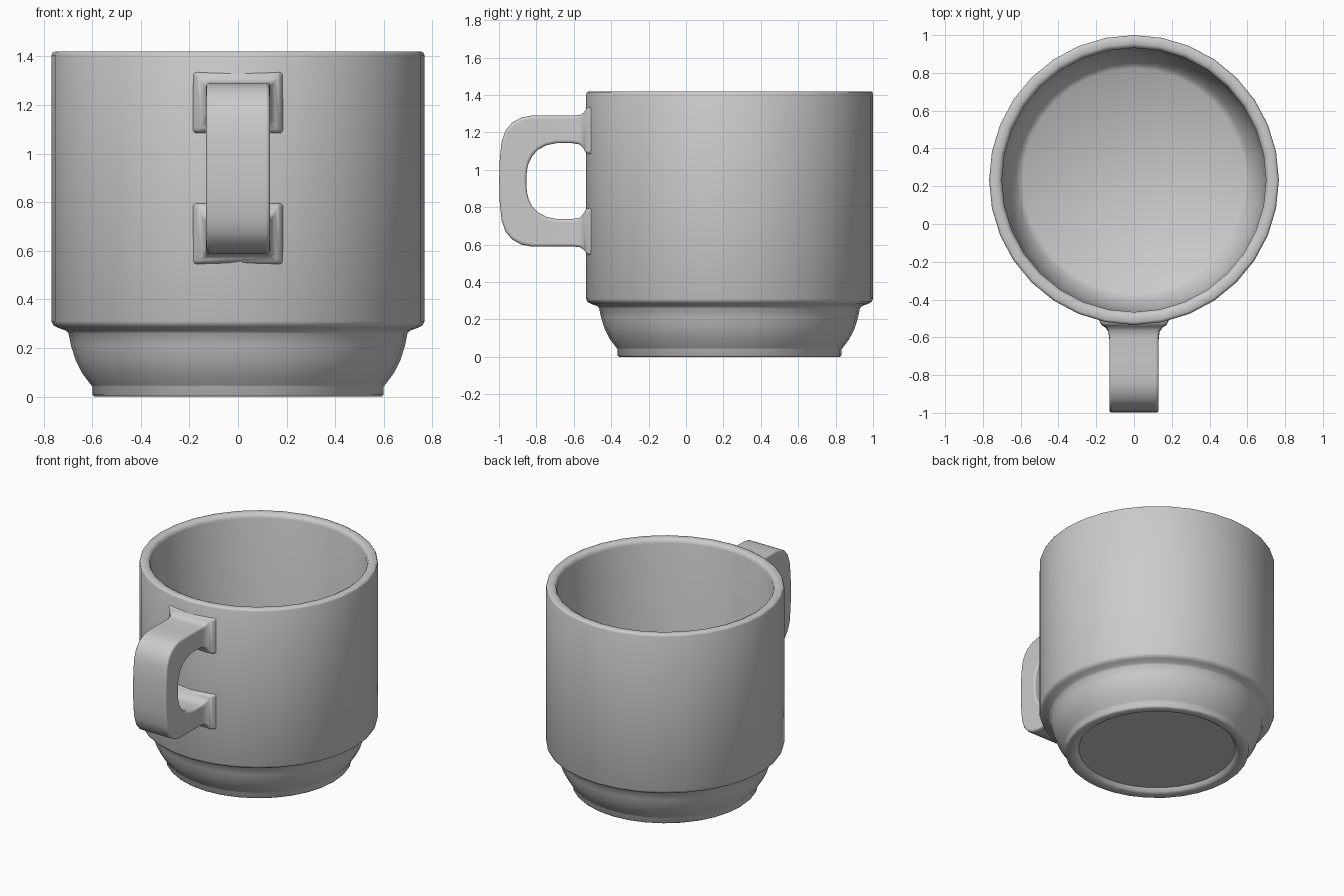
import bpy, bmesh, math

CY = 0.233      # centre of the cup body in y
SIDES = 32


def make_object(name, bm, angle):
    bmesh.ops.recalc_face_normals(bm, faces=bm.faces)
    mesh = bpy.data.meshes.new(name)
    bm.to_mesh(mesh)
    bm.free()
    ob = bpy.data.objects.new(name, mesh)
    bpy.context.collection.objects.link(ob)
    bpy.ops.object.select_all(action='DESELECT')
    ob.select_set(True)
    bpy.context.view_layer.objects.active = ob
    bpy.ops.object.shade_smooth_by_angle(angle=math.radians(angle))
    return ob


def skin(bm, rings):
    # bridge consecutive closed rings of equal size
    for a, b in zip(rings, rings[1:]):
        n = len(a)
        for i in range(n):
            j = (i + 1) % n
            bm.faces.new((a[i], a[j], b[j], b[i]))
    bm.faces.new(rings[0])
    bm.faces.new(rings[-1])


# Cup body: (radius, height) from the recessed base, up the outside, down the inside
profile = [
    (0.510, 0.030), (0.525, 0.008), (0.540, 0.0),
    (0.590, 0.0), (0.598, 0.008), (0.598, 0.040), (0.606, 0.050),
    (0.640, 0.095), (0.668, 0.150), (0.687, 0.210), (0.697, 0.260), (0.708, 0.272),
    (0.742, 0.284), (0.760, 0.294), (0.767, 0.310),
    (0.767, 1.405), (0.763, 1.415), (0.753, 1.420),
    (0.722, 1.420), (0.706, 1.412), (0.699, 1.390),
    (0.694, 0.340), (0.682, 0.260), (0.655, 0.180), (0.620, 0.120), (0.590, 0.095),
]
bm = bmesh.new()
rings = []
for r, z in profile:
    rings.append([bm.verts.new((r * math.sin(2 * math.pi * k / SIDES),
                                CY + r * math.cos(2 * math.pi * k / SIDES), z))
                  for k in range(SIDES)])
skin(bm, rings)
make_object("cup_body", bm, 50)

# Handle: upper half as (outer y, outer dz, inner y, inner dz, half width),
# mirrored about its mid height, flaring where it meets the body
MID = 0.94
half = [
    (-0.500, 0.400, -0.500, 0.140, 0.190),
    (-0.530, 0.390, -0.535, 0.150, 0.172),
    (-0.545, 0.368, -0.550, 0.178, 0.150),
    (-0.565, 0.354, -0.570, 0.196, 0.136),
    (-0.600, 0.350, -0.610, 0.203, 0.131),
    (-0.720, 0.350, -0.690, 0.203, 0.131),
    (-0.825, 0.350, -0.745, 0.192, 0.131),
    (-0.880, 0.340, -0.790, 0.168, 0.131),
    (-0.930, 0.312, -0.822, 0.135, 0.131),
    (-0.965, 0.270, -0.842, 0.095, 0.131),
    (-0.986, 0.210, -0.850, 0.060, 0.131),
    (-0.996, 0.110, -0.853, 0.030, 0.131),
]
path = half + [(-0.999, 0, -0.854, 0, 0.131)]
path += [(a, -b, c, -d, w) for a, b, c, d, w in reversed(half)]
bm = bmesh.new()
rings = []
for oy, oz, iy, iz, w in path:
    rings.append([bm.verts.new(p) for p in (
        (-w, oy, MID + oz), (w, oy, MID + oz),
        (w, iy, MID + iz), (-w, iy, MID + iz))])
skin(bm, rings)
handle = make_object("handle", bm, 50)
bev = handle.modifiers.new("soft_edges", 'BEVEL')
bev.width = 0.014
bev.segments = 3
bev.limit_method = 'ANGLE'
bev.angle_limit = math.radians(50)
